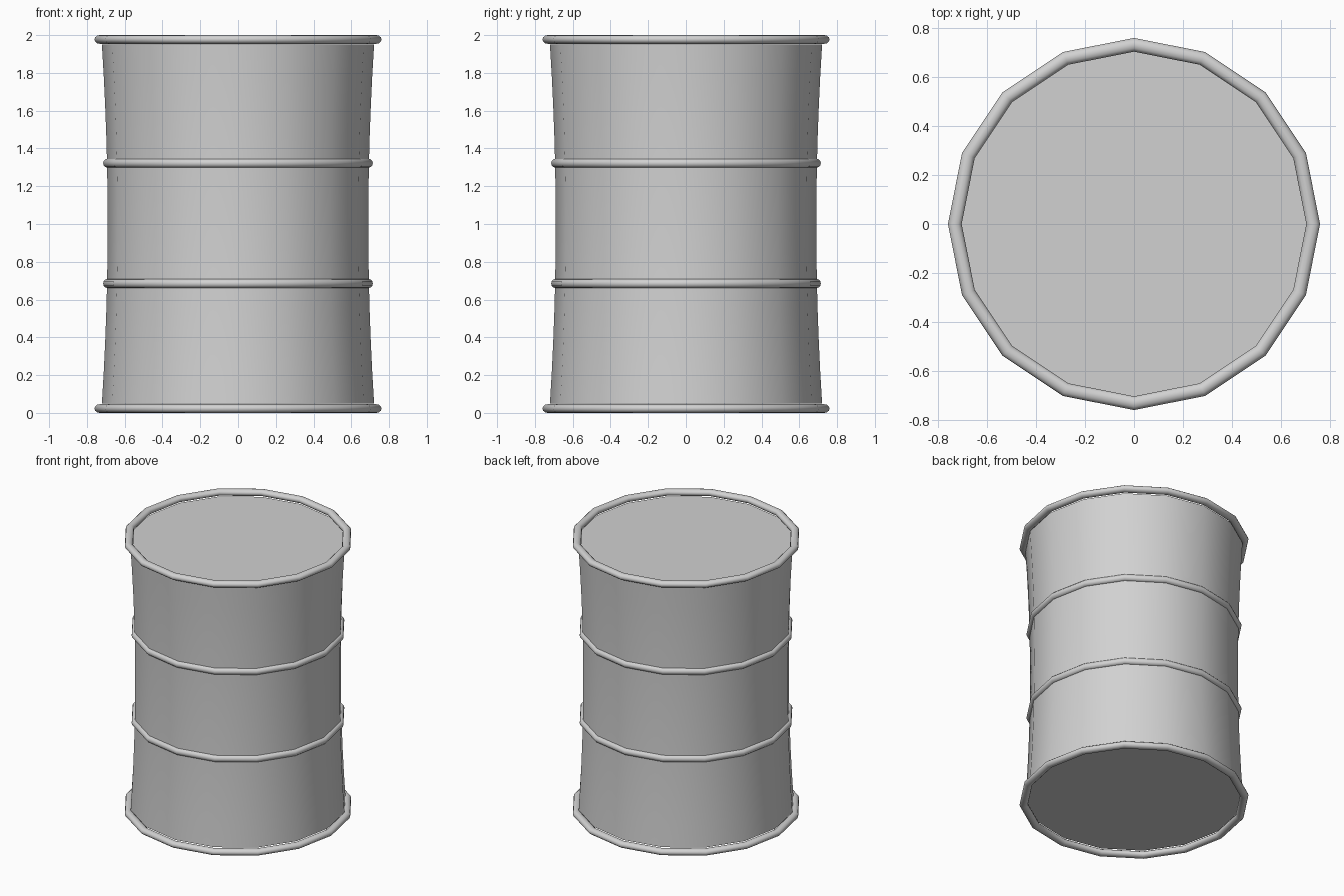
import bpy
import bmesh
from math import cos, sin, pi, radians

SIDES = 16

cube = bpy.data.objects.get("Cube")
if cube:
    bpy.data.objects.remove(cube, do_unlink=True)

# One plain grey metal for the whole drum
metal = bpy.data.materials.new("grey metal")
metal.use_nodes = True
GREY = (0.64, 0.64, 0.64, 1)
metal.diffuse_color = GREY
metal.node_tree.nodes["Principled BSDF"].inputs["Base Color"].default_value = GREY


def lathe(name, profile, closed):
    """Turn a (radius, height) profile round z; open profiles get flat caps."""
    bm = bmesh.new()
    loops = []
    for r, z in profile:
        angles = [2 * pi * i / SIDES for i in range(SIDES)]
        loops.append([bm.verts.new((r * cos(a), r * sin(a), z)) for a in angles])
    pairs = list(zip(loops, loops[1:]))
    if closed:
        pairs.append((loops[-1], loops[0]))
    else:
        bm.faces.new(loops[0])
        bm.faces.new(loops[-1])
    for low, high in pairs:
        for i in range(SIDES):
            j = (i + 1) % SIDES
            bm.faces.new((low[i], low[j], high[j], high[i]))
    bmesh.ops.recalc_face_normals(bm, faces=bm.faces)
    mesh = bpy.data.meshes.new(name)
    bm.to_mesh(mesh)
    bm.free()
    mesh.materials.append(metal)
    obj = bpy.data.objects.new(name, mesh)
    bpy.context.collection.objects.link(obj)
    bpy.ops.object.select_all(action="DESELECT")
    obj.select_set(True)
    bpy.context.view_layer.objects.active = obj
    bpy.ops.object.shade_smooth_by_angle(angle=radians(60))


def hoop(name, radius, z, half_width, half_height, steps=12):
    """Rounded band running round the drum."""
    turn = [2 * pi * k / steps for k in range(steps)]
    lathe(name, [(radius + half_width * cos(a), z + half_height * sin(a))
                 for a in turn], True)


# Slightly waisted body with recessed flat ends
heights = [0.05 + 1.9 * k / 12 for k in range(13)]
lathe("drum_body", [(0.69 + 0.034 * (z - 1) ** 2, z) for z in heights], False)

# End rims
hoop("bottom_rim", 0.732, 0.023, 0.028, 0.023)
hoop("top_rim", 0.732, 1.977, 0.028, 0.023)

# Middle hoops
hoop("lower_hoop", 0.69, 0.685, 0.024, 0.024)
hoop("upper_hoop", 0.69, 1.322, 0.024, 0.024)
